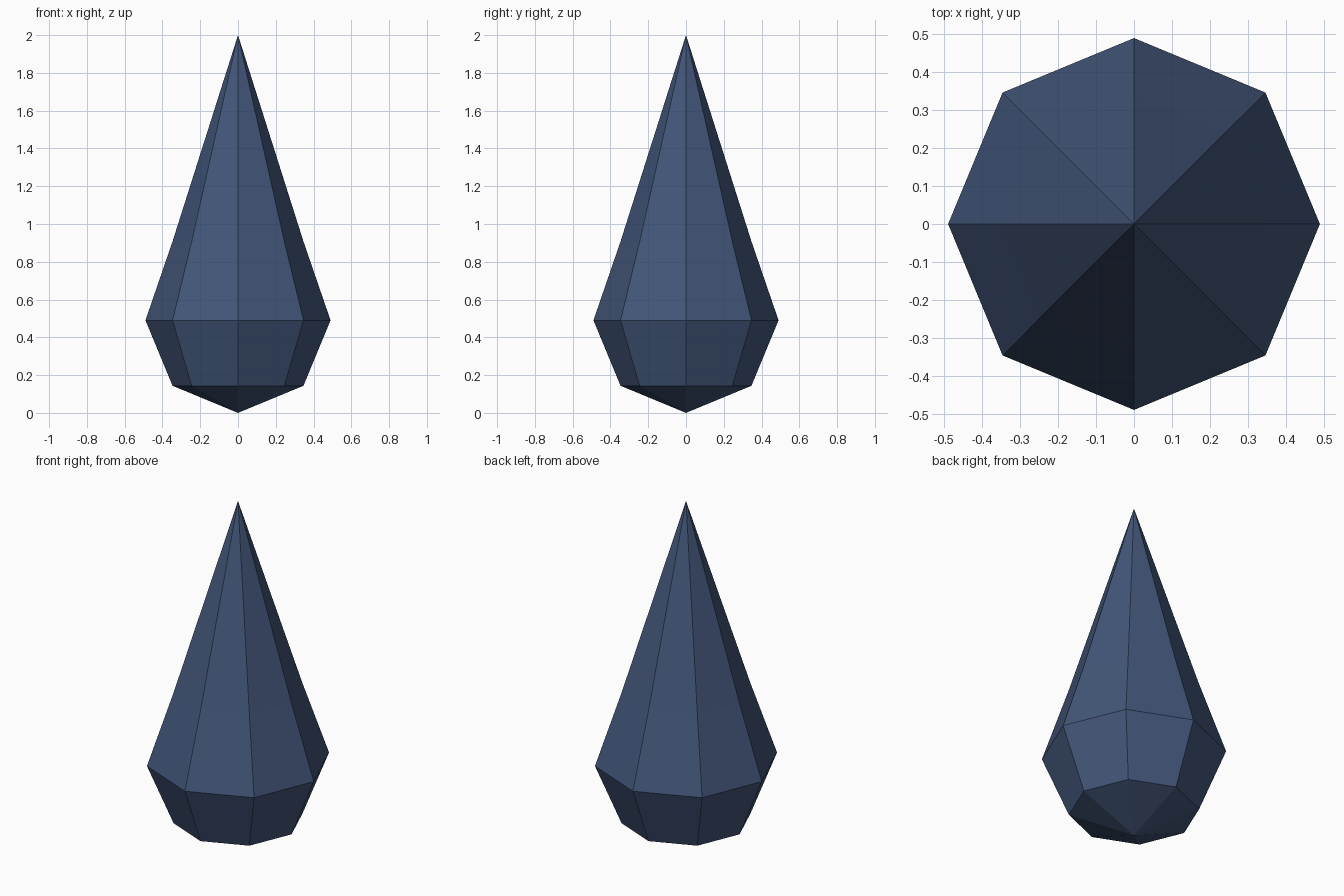
import bpy, bmesh, math

if "Cube" in bpy.data.objects:
    bpy.data.objects.remove(bpy.data.objects["Cube"])

R = 0.49            # radius of the round lower body
SIDES = 8
H = R * math.sqrt(0.5)

# Slate blue surface
mat = bpy.data.materials.new("slate_blue")
mat.diffuse_color = (0.055, 0.093, 0.19, 1.0)
mat.use_nodes = True
mat.node_tree.nodes["Principled BSDF"].inputs["Base Color"].default_value = mat.diffuse_color

# Rings as (radius, height); the upper half is drawn out towards the tip
rings = [(H, R - H), (R, R), (H, 0.908)]

bm = bmesh.new()
loops = []
for r, z in rings:
    loops.append([bm.verts.new((r * math.cos(2 * math.pi * i / SIDES),
                                r * math.sin(2 * math.pi * i / SIDES), z))
                  for i in range(SIDES)])
bottom = bm.verts.new((0, 0, 0))
tip = bm.verts.new((0, 0, 2))

for i in range(SIDES):
    j = (i + 1) % SIDES
    bm.faces.new((bottom, loops[0][j], loops[0][i]))      # underside
    for low, high in zip(loops, loops[1:]):               # side bands
        bm.faces.new((low[i], low[j], high[j], high[i]))
    bm.faces.new((loops[-1][i], loops[-1][j], tip))       # pointed top
bmesh.ops.recalc_face_normals(bm, faces=bm.faces[:])

# Faceted droplet
mesh = bpy.data.meshes.new("droplet")
bm.to_mesh(mesh)
bm.free()
mesh.materials.append(mat)
bpy.context.collection.objects.link(bpy.data.objects.new("droplet", mesh))
